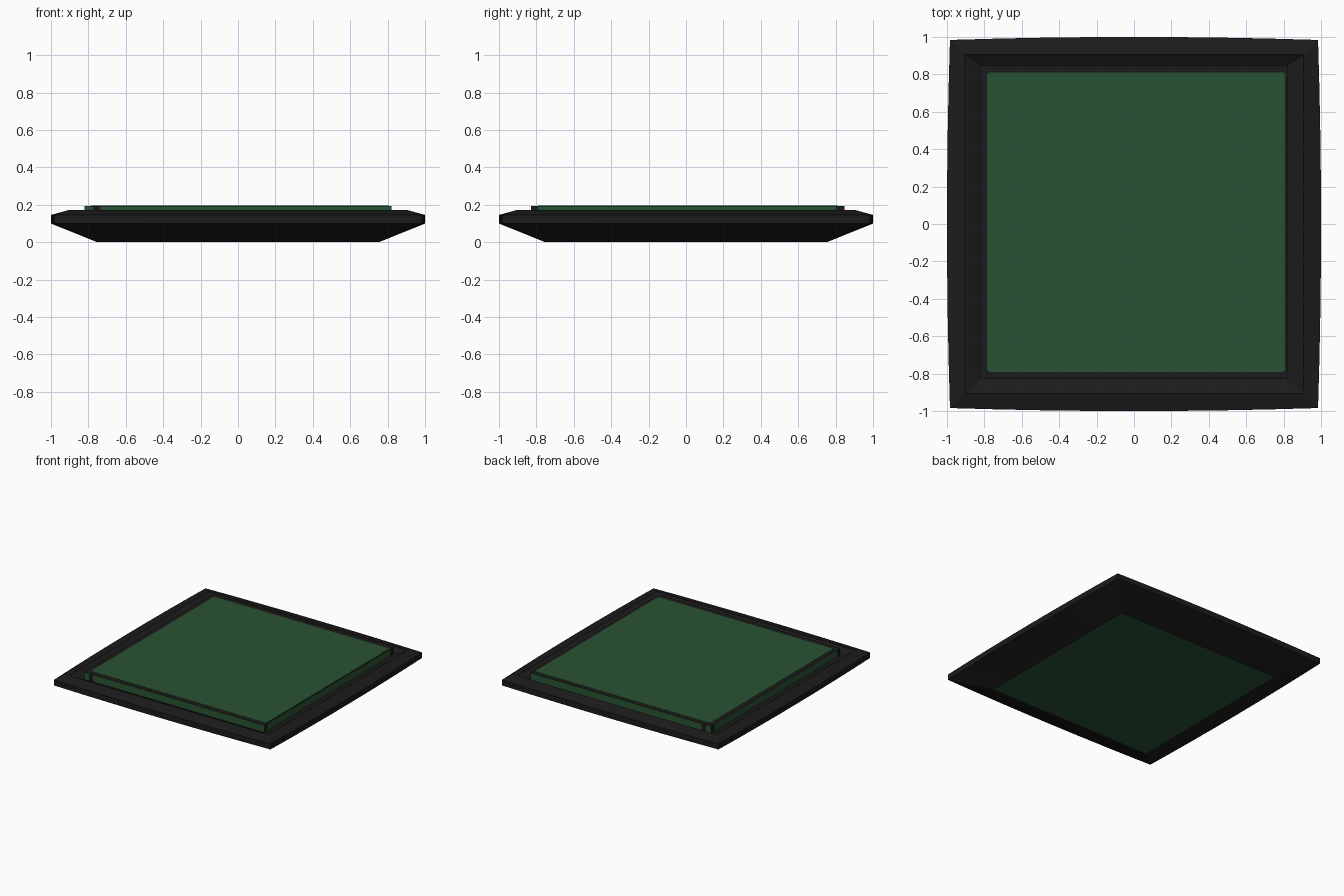
import bpy, bmesh, math
from mathutils import Vector

if "Cube" in bpy.data.objects:
    bpy.data.objects.remove(bpy.data.objects["Cube"])


def material(name, rgb):
    m = bpy.data.materials.new(name)
    m.diffuse_color = (*rgb, 1)
    m.use_nodes = True
    m.node_tree.nodes["Principled BSDF"].inputs["Base Color"].default_value = m.diffuse_color
    return m


BLACK = material("charcoal black", (0.0112, 0.0112, 0.0112))
GREEN = material("dark green", (0.0220, 0.0860, 0.0325))


def make_object(name, bm):
    mesh = bpy.data.meshes.new(name)
    bm.to_mesh(mesh)
    bm.free()
    ob = bpy.data.objects.new(name, mesh)
    bpy.context.collection.objects.link(ob)
    mesh.materials.append(BLACK)
    mesh.materials.append(GREEN)
    return ob


def square_ring(half, bow, z, n=8):
    """Square outline whose sides bulge outwards by bow in the middle."""
    pts = []
    for side in range(4):
        a = side * math.pi / 2
        for i in range(n):
            t = 2 * i / n - 1
            x, y = t * half, -half - bow * (1 - t * t)
            pts.append(Vector((x * math.cos(a) - y * math.sin(a),
                               x * math.sin(a) + y * math.cos(a), z)))
    return pts


# Rim footprint
X0, X1, Y0, Y1 = -0.82, 0.82, -0.83, 0.848
BASE, TOP = 0.137, 0.195

# Tray: green base, tapered underside, bowed edge, ridge, slope down to the rim
bm = bmesh.new()
profile = [(0.741, 0, 0), (0.752, 0, 0), (0.984, 0.016, 0.10),
           (0.984, 0.016, 0.146), (0.905, 0, 0.172)]
rings = [[bm.verts.new(p) for p in square_ring(*r)] for r in profile]
inner = [((X0 + X1) / 2 + p.x * (X1 - X0) / 2, (Y0 + Y1) / 2 + p.y * (Y1 - Y0) / 2, BASE)
         for p in square_ring(1, 0, 0)]
rings.append([bm.verts.new(p) for p in inner])
for low, high in zip(rings, rings[1:]):
    for i in range(len(low)):
        j = (i + 1) % len(low)
        bm.faces.new((low[i], low[j], high[j], high[i]))
bottom = bm.faces.new(list(reversed(rings[0])))
bottom.material_index = 1
make_object("tray", bm)


def slab(bm, x0, x1, y0, y1, z0, z1):
    """Box without an underside."""
    bmesh.ops.create_cube(bm, size=1)
    for v in bm.verts:
        v.co = ((x0 + x1) / 2 + v.co.x * (x1 - x0),
                (y0 + y1) / 2 + v.co.y * (y1 - y0),
                (z0 + z1) / 2 + v.co.z * (z1 - z0))
    bm.normal_update()
    under = [f for f in bm.faces if f.normal.z < -0.5]
    bmesh.ops.delete(bm, geom=under, context='FACES_ONLY')


# Raised rim: black top, green sides with black corner tabs
bm = bmesh.new()
slab(bm, X0, X1, Y0, Y1, BASE, TOP)
cuts = [((1, 0, 0), -0.775), ((1, 0, 0), -0.735), ((0, 1, 0), -0.79), ((0, 1, 0), 0.80)]
for axis, d in cuts:
    bmesh.ops.bisect_plane(bm, geom=bm.verts[:] + bm.edges[:] + bm.faces[:],
                           plane_co=Vector(axis) * d, plane_no=axis)
bm.normal_update()
for f in bm.faces:
    c = f.calc_center_median()
    if abs(f.normal.y) > 0.5:
        f.material_index = 0 if -0.775 < c.x < -0.735 else 1
    elif abs(f.normal.x) > 0.5:
        f.material_index = 1 if -0.79 < c.y < 0.80 else 0
make_object("raised_rim", bm)

# Green top panel with slightly rounded corners
bm = bmesh.new()
slab(bm, -0.785, 0.808, -0.79, 0.81, 0.1945, 0.1965)
upright = [e for e in bm.edges if abs(e.verts[0].co.z - e.verts[1].co.z) > 0.001]
bmesh.ops.bevel(bm, geom=upright, offset=0.015, segments=3, affect='EDGES', profile=0.5)
for f in bm.faces:
    f.material_index = 1
make_object("top_panel", bm)
